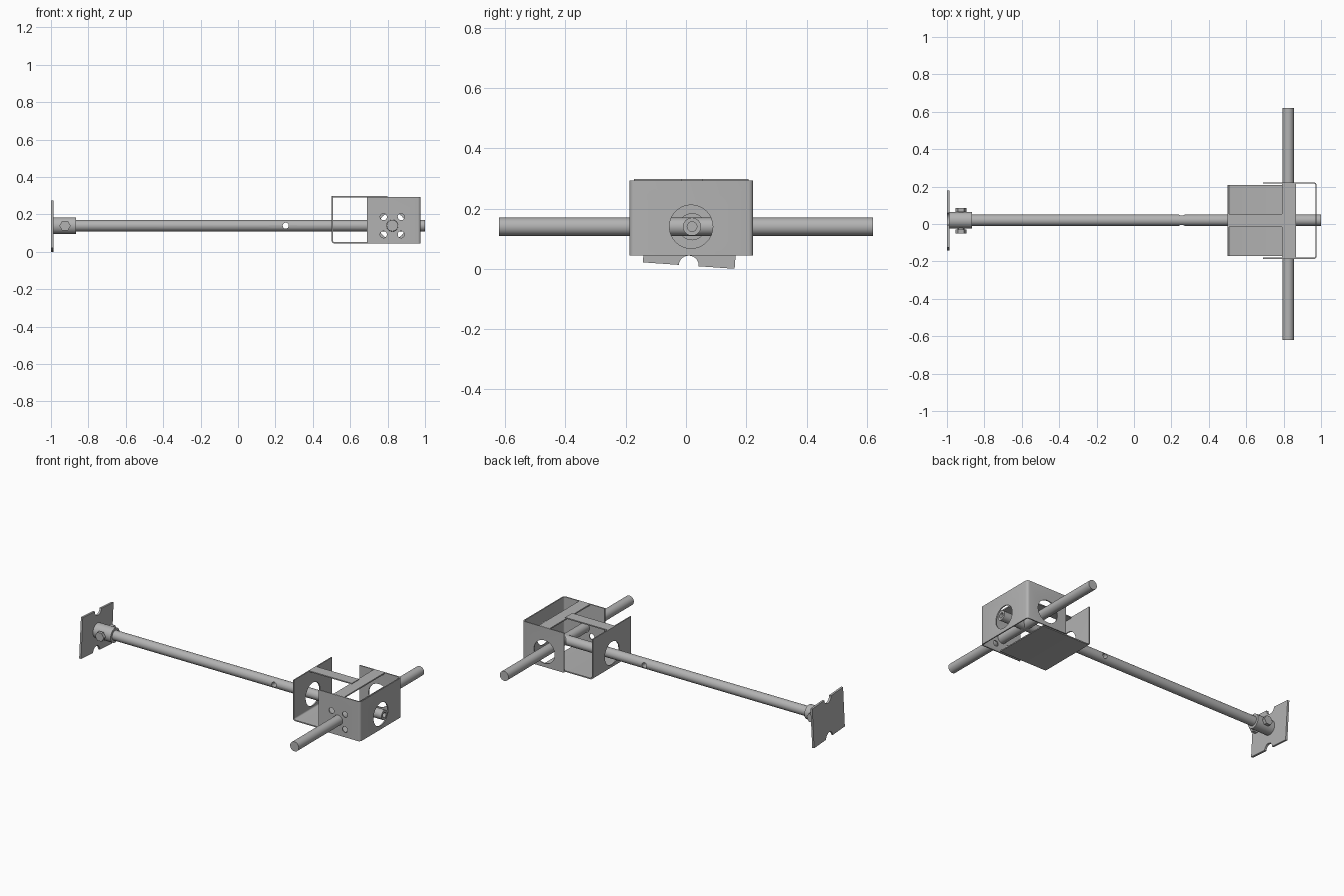
import bpy, bmesh, math
from mathutils import Vector, Matrix

cube = bpy.data.objects.get("Cube")
if cube:
    bpy.data.objects.remove(cube, do_unlink=True)

metal = bpy.data.materials.new("grey_metal")
metal.use_nodes = True
GREY = (0.45, 0.45, 0.45, 1)
metal.diffuse_color = GREY
metal.node_tree.nodes["Principled BSDF"].inputs["Base Color"].default_value = GREY

CY, CZ = 0.02, 0.14      # axis of the long rod
CX = 0.825               # axis of the cross rod
T = 0.007                # sheet thickness


def make(name, bm):
    """Turn a bmesh into a grey object."""
    bmesh.ops.recalc_face_normals(bm, faces=bm.faces)
    me = bpy.data.meshes.new(name)
    bm.to_mesh(me)
    bm.free()
    me.materials.append(metal)
    ob = bpy.data.objects.new(name, me)
    bpy.context.collection.objects.link(ob)
    return ob


def cylinder(name, axis, radius, start, end, center, sides=32):
    """Cylinder along x or y from start to end; center holds the other coordinates."""
    bm = bmesh.new()
    bmesh.ops.create_cone(bm, cap_ends=True, segments=sides, radius1=radius,
                          radius2=radius, depth=end - start)
    mid = (start + end) / 2
    if axis == "x":
        turn, loc = Matrix.Rotation(math.pi / 2, 4, "Y"), (mid, *center)
    else:
        turn, loc = Matrix.Rotation(math.pi / 2, 4, "X"), (center[0], mid, center[1])
    bm.transform(Matrix.Translation(loc) @ turn)
    return make(name, bm)


def box(name, low, high):
    bm = bmesh.new()
    bmesh.ops.create_cube(bm, size=1)
    low, high = Vector(low), Vector(high)
    for v in bm.verts:
        v.co = (low + high) / 2 + v.co * (high - low)
    return make(name, bm)


def sheet(name, outline, inner, depth):
    """Bent sheet: matching outer and inner paths, swept along a depth vector."""
    bm = bmesh.new()
    outer_v = [bm.verts.new(p) for p in outline]
    inner_v = [bm.verts.new(p) for p in inner]
    faces = [bm.faces.new((outer_v[i], outer_v[i + 1], inner_v[i + 1], inner_v[i]))
             for i in range(len(outline) - 1)]
    swept = bmesh.ops.extrude_face_region(bm, geom=faces, use_keep_orig=True)
    bmesh.ops.translate(bm, vec=depth,
                        verts=[g for g in swept["geom"] if isinstance(g, bmesh.types.BMVert)])
    return make(name, bm)


def cut(ob, cutters):
    """Subtract the cutters, then discard them."""
    for c in cutters:
        c.hide_render = True
        mod = ob.modifiers.new("hole", "BOOLEAN")
        mod.operation, mod.solver, mod.object = "DIFFERENCE", "EXACT", c
    bpy.context.view_layer.update()
    done = bpy.data.meshes.new_from_object(
        ob.evaluated_get(bpy.context.evaluated_depsgraph_get()))
    ob.modifiers.clear()
    ob.data = done
    for c in cutters:
        bpy.data.objects.remove(c, do_unlink=True)


def smooth(ob):
    bpy.ops.object.select_all(action="DESELECT")
    ob.select_set(True)
    bpy.context.view_layer.objects.active = ob
    bpy.ops.object.shade_smooth_by_angle(angle=math.radians(35))


def hole(axis, radius, start, end, center):
    return cylinder("cutter", axis, radius, start, end, center)


def corner(cx, cy, radius, first):
    """Quarter-circle bend points."""
    steps = [math.radians(first + 90 * i / 4) for i in range(5)]
    return [(cx + radius * math.cos(a), cy + radius * math.sin(a)) for a in steps]


# Long rod with a cross-drilled hole and a bored end
long_rod = cylinder("long_rod", "x", 0.03, -0.985, 1.0, (CY, CZ))
cut(long_rod, [hole("y", 0.016, -0.1, 0.1, (0.255, CZ)),
               hole("x", 0.016, 0.95, 1.1, (CY, CZ))])
cross_rod = cylinder("cross_rod", "y", 0.03, -0.62, 0.62, (CX, CZ))

# Collar and through bolt at the end plate
collar = cylinder("collar", "x", 0.045, -0.988, -0.865, (CY, CZ))
bolt_shank = cylinder("bolt_shank", "y", 0.018, -0.04, 0.075, (-0.925, CZ), 24)
for name, a, b in (("bolt_head", -0.05, -0.03), ("bolt_nut", 0.065, 0.085)):
    bm_ob = cylinder(name, "y", 0.03, a, b, (-0.925, CZ), 6)
    # points of the hexagon lie along x
    bm_ob.data.transform(Matrix.Translation((-0.925, 0, CZ))
                         @ Matrix.Rotation(math.pi / 6, 4, "Y")
                         @ Matrix.Translation((0.925, 0, -CZ)))

# Slightly turned end plate with two notches and four holes
end_plate = box("end_plate", (-1.0, -0.1525, -0.1265), (-0.987, 0.1525, 0.1265))
cutters = [hole("x", 0.033, -1.1, -0.9, (0, s * 0.1265)) for s in (-1, 1)]
cutters += [hole("x", 0.018, -1.1, -0.9, (a * 0.047, b * 0.047))
            for a in (-1, 1) for b in (-1, 1)]
cut(end_plate, cutters)
end_plate.data.transform(Matrix.Translation((0, 0.018, 0.1373))
                         @ Matrix.Rotation(math.radians(-4), 4, "X"))

# Outer bracket: upright U open towards -x
X0, X1, Y0, Y1, Z0, Z1 = 0.69, 0.977, -0.187, 0.223, 0.045, 0.293
R = 0.016


def u_path(inset):
    r = R - inset
    pts = [(X0, Y0 + inset)] + corner(X1 - R, Y0 + R, r, -90)
    pts += corner(X1 - R, Y1 - R, r, 0) + [(X0, Y1 - inset)]
    return [(x, y, Z0) for x, y in pts]


bracket = sheet("outer_bracket", u_path(0), u_path(T), (0, 0, Z1 - Z0))
cutters = [hole("x", 0.072, 0.9, 1.1, (CY - 0.003, CZ)),
           hole("y", 0.072, 0.1, 0.3, (CX, CZ)),
           hole("y", 0.031, -0.3, -0.1, (CX, CZ))]
cutters += [hole("y", 0.018, -0.3, -0.1, (CX + a * 0.047, CZ + b * 0.047))
            for a in (-1, 1) for b in (-1, 1)]
cut(bracket, cutters)

# Inner bracket: floor and end wall bent from one sheet
L0, L1, TOP = 0.5, 0.845, 0.298
W0, W1 = -0.172, 0.208


def l_path(inset):
    bend = corner(L0 + R, Z0 + R, R - inset, 180)
    pts = [(L0 + inset, TOP)] + bend + [(L1, Z0 + inset)]
    return [(x, W0, z) for x, z in pts]


inner = sheet("inner_bracket", l_path(0), l_path(T), (0, W1 - W0, 0))
cut(inner, [hole("x", 0.072, 0.4, 0.6, (CY - 0.003, CZ))])

# Straps over the open top
top_strap = box("top_strap", (L0, -0.016, TOP - T), (0.8, 0.054, TOP))
cross_strap = box("cross_strap", (0.79, Y0 + 0.002, Z1 - T), (0.865, Y1 - 0.002, Z1 + 0.001))

for ob in (long_rod, cross_rod, collar, bolt_shank, end_plate, bracket, inner):
    smooth(ob)
